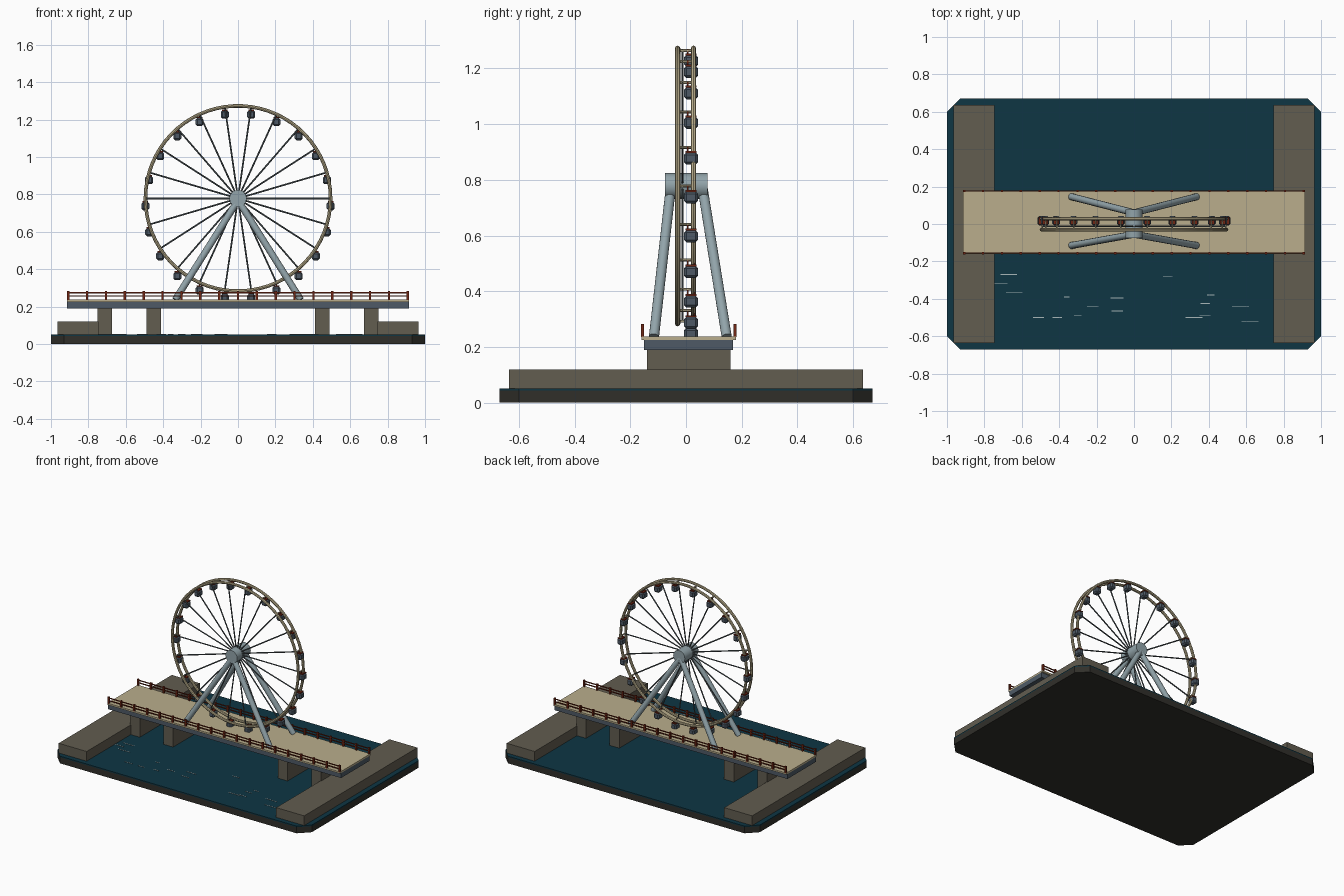
import bpy, bmesh, math
from mathutils import Vector

cube = bpy.data.objects.get("Cube")
if cube:
    bpy.data.objects.remove(cube)


def material(name, rgb):
    m = bpy.data.materials.new(name)
    m.use_nodes = True
    col = [(c / 255 / 12.92 if c < 11 else ((c / 255 + 0.055) / 1.055) ** 2.4) for c in rgb] + [1]
    m.diffuse_color = col
    m.node_tree.nodes["Principled BSDF"].inputs["Base Color"].default_value = col
    return m


WATER = material("deep water", (14, 54, 68))
STONE = material("stone", (98, 93, 80))
EARTH = material("dark base", (48, 47, 42))
SLATE = material("slate", (78, 90, 102))
TAN = material("pale tan", (186, 174, 140))
RED = material("rust red", (112, 38, 20))
STEEL = material("light steel", (146, 164, 170))
SPOKE = material("spoke grey", (84, 94, 98))
FOAM = material("foam", (170, 184, 186))


def finish(name, bm, mat, smooth=False):
    bmesh.ops.recalc_face_normals(bm, faces=bm.faces)
    me = bpy.data.meshes.new(name)
    bm.to_mesh(me)
    bm.free()
    me.materials.append(mat)
    ob = bpy.data.objects.new(name, me)
    bpy.context.scene.collection.objects.link(ob)
    if smooth:
        bpy.ops.object.select_all(action="DESELECT")
        ob.select_set(True)
        bpy.context.view_layer.objects.active = ob
        bpy.ops.object.shade_smooth_by_angle(angle=math.radians(40))
    return ob


def add_box(bm, lo, hi, bevel=0):
    lo, hi = Vector(lo), Vector(hi)
    verts = bmesh.ops.create_cube(bm, size=1)["verts"]
    for v in verts:
        v.co = (lo + hi) / 2 + v.co * (hi - lo)
    if bevel:
        edges = list({e for v in verts for e in v.link_edges})
        bmesh.ops.bevel(bm, geom=edges, offset=bevel, segments=1, affect="EDGES")


def add_rod(bm, a, b, radius, sides=8):
    a, b = Vector(a), Vector(b)
    d = b - a
    verts = bmesh.ops.create_cone(bm, cap_ends=True, segments=sides, radius1=radius,
                                  radius2=radius, depth=d.length)["verts"]
    rot = d.to_track_quat("Z", "Y")
    for v in verts:
        v.co = rot @ v.co + (a + b) / 2


def slab(name, z0, z1, mat):
    # Rectangle with clipped corners
    bm = bmesh.new()
    x, y, c = 1, 0.67, 0.07
    ring = []
    for sx, sy in ((1, 1), (-1, 1), (-1, -1), (1, -1)):
        pair = [(sx * x, sy * (y - c)), (sx * (x - c), sy * y)]
        ring += pair if sx * sy > 0 else pair[::-1]
    face = bm.faces.new([bm.verts.new((px, py, z0)) for px, py in ring])
    top = bmesh.ops.extrude_face_region(bm, geom=[face])["geom"]
    for v in top:
        if isinstance(v, bmesh.types.BMVert):
            v.co.z = z1
    finish(name, bm, mat)


# Ground and water
slab("base", 0, 0.043, EARTH)
slab("water", 0.043, 0.051, WATER)

# Ripples on the water
bm = bmesh.new()
for x, y, w in ((-.67, -.27, .09), (-.71, -.32, .07), (-.64, -.365, .09), (-.36, -.39, .03),
                (-.22, -.44, .06), (-.09, -.395, .07), (-.09, -.465, .06), (-.3, -.49, .04),
                (-.51, -.5, .06), (-.41, -.5, .05), (.18, -.28, .05), (.41, -.38, .04),
                (.38, -.425, .05), (.32, -.5, .09), (.38, -.49, .06), (.57, -.44, .09),
                (.62, -.52, .09)):
    add_box(bm, (x - w / 2, y - .002, .05), (x + w / 2, y + .002, .053))
finish("ripples", bm, FOAM)

# Quays and pier supports on each side
for side, s in (("left", 1), ("right", -1)):
    bm = bmesh.new()
    add_box(bm, (s * .855 - .11, -.635, .045), (s * .855 + .11, .635, .12))
    finish(side + "_quay", bm, STONE)
    for label, x in (("inner", .45), ("outer", .712)):
        bm = bmesh.new()
        add_box(bm, (s * x - .038, -.14, .045), (s * x + .038, .16, .195))
        finish(f"{side}_{label}_support", bm, STONE)

# Pier deck
bm = bmesh.new()
add_box(bm, (-.915, -.15, .19), (.915, .168, .225))
finish("deck_beam", bm, SLATE)
bm = bmesh.new()
add_box(bm, (-.915, -.16, .225), (.915, .18, .237))
finish("deck_boards", bm, TAN)

# Railings
for label, y in (("front", -.156), ("back", .176)):
    bm = bmesh.new()
    for i in range(19):
        x = -.908 + i * 1.816 / 18
        add_box(bm, (x - .006, y - .006, .235), (x + .006, y + .006, .282))
    for z in (.256, .274):
        add_box(bm, (-.91, y - .003, z - .003), (.91, y + .003, z + .003))
    finish(label + "_railing", bm, RED)

# Wheel
CENTRE, RADIUS, COUNT = .778, .495, 22


def on_wheel(k, r, y):
    a = 2 * math.pi * k / COUNT
    return Vector((r * math.cos(a), y, CENTRE + r * math.sin(a)))


for label, y in (("front", -.03), ("back", .027)):
    bpy.ops.mesh.primitive_torus_add(major_radius=RADIUS, minor_radius=.0095, major_segments=66,
                                     minor_segments=8, location=(0, y, CENTRE),
                                     rotation=(math.pi / 2, 0, 0))
    rim = bpy.context.object
    rim.name = label + "_rim"
    rim.data.materials.append(TAN)
    bpy.ops.object.shade_smooth_by_angle(angle=math.radians(40))

ties, spokes = bmesh.new(), bmesh.new()
cabins, roofs = bmesh.new(), bmesh.new()
for k in range(COUNT):
    add_rod(ties, on_wheel(k, RADIUS - .004, -.03), on_wheel(k, RADIUS - .004, .027), .005, 6)
    add_rod(spokes, on_wheel(k, .03, -.013), on_wheel(k, RADIUS, -.013), .0045, 6)
    # Cabin hanging upright below its pivot
    p = on_wheel(k, RADIUS, .018)
    c = p - Vector((0, 0, .041))
    add_box(cabins, c - Vector((.021, .025, .022)), c + Vector((.021, .025, .022)), .009)
    add_box(roofs, c + Vector((-.015, -.02, .02)), c + Vector((.015, .02, .027)))
    for y in (-.012, .012):
        add_box(roofs, c + Vector((-.003, y - .003, .02)), p + Vector((.003, y + .003, 0)))
finish("rim_ties", ties, TAN, True)
finish("spokes", spokes, SPOKE, True)
finish("cabins", cabins, SLATE)
finish("cabin_roofs", roofs, RED)

# Hub and splayed legs
bm = bmesh.new()
add_rod(bm, (0, -.075, CENTRE), (0, .078, CENTRE), .046, 16)
finish("hub", bm, STEEL, True)
for side, s in (("left", 1), ("right", -1)):
    for label, foot, top in (("front", -.115, -.055), ("back", .146, .06)):
        bm = bmesh.new()
        add_rod(bm, (s * .335, foot, .237), (0, top, CENTRE - .01), .0185, 12)
        finish(f"{side}_{label}_leg", bm, STEEL, True)
